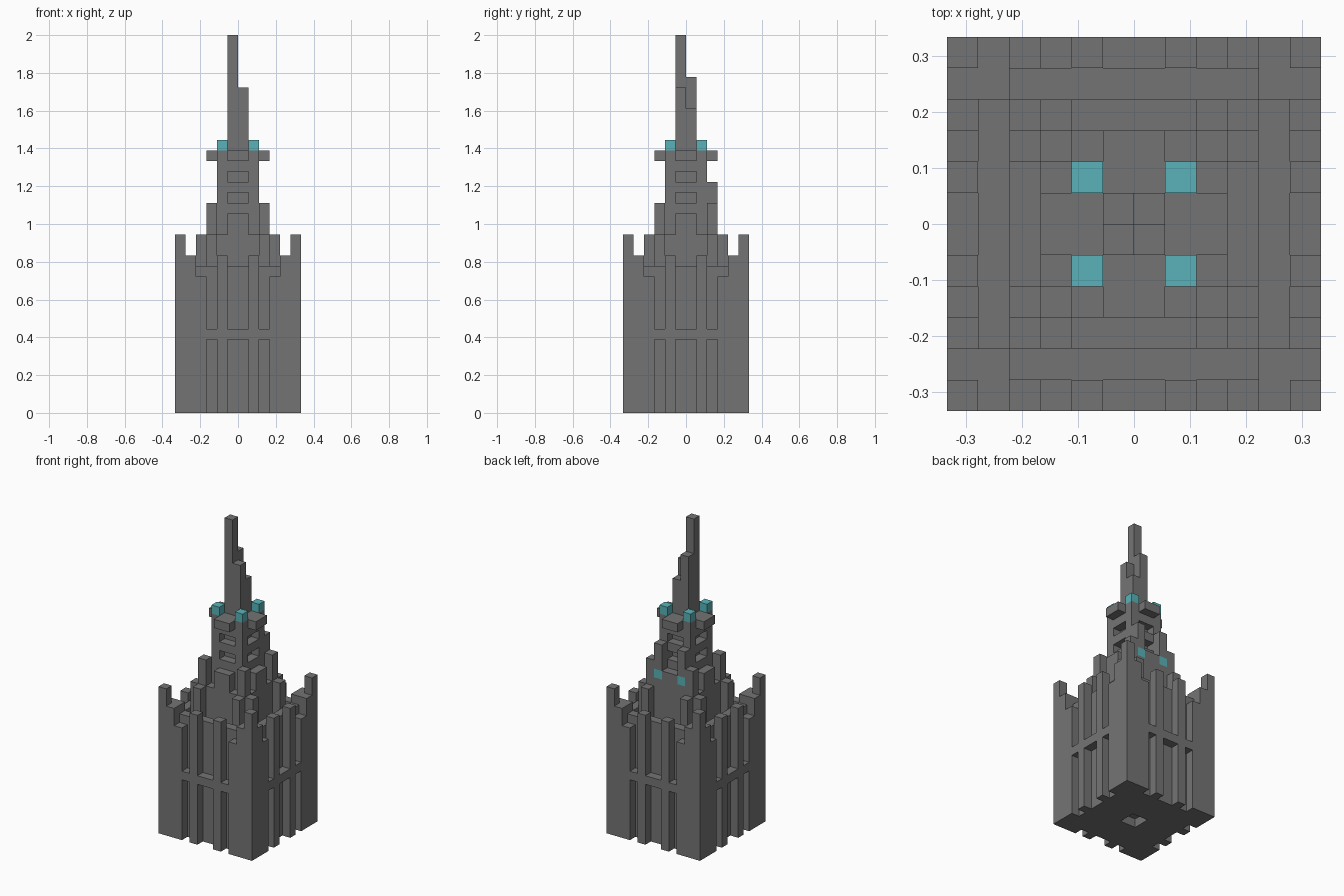
import bpy, bmesh
from mathutils import Matrix, Vector

U = 2 / 36  # size of one block

cube = bpy.data.objects.get("Cube")
if cube:
    bpy.data.objects.remove(cube, do_unlink=True)


def material(name, colour):
    m = bpy.data.materials.new(name)
    m.use_nodes = True
    m.diffuse_color = colour
    m.node_tree.nodes["Principled BSDF"].inputs["Base Color"].default_value = colour
    return m


STONE = material("stone grey", (0.175, 0.175, 0.175, 1))
LAMP = material("lamp teal", (0.1, 0.45, 0.48, 1))


def part(name, boxes, mat=STONE, turns=1, mirror=False):
    """Boxes given as (low corner, high corner) in blocks, mirrored in x and turned about z."""
    bm = bmesh.new()
    for lo, hi in boxes:
        lo, hi = Vector(lo), Vector(hi)
        for side in ((1, -1) if mirror else (1,)):
            mid = (lo + hi) / 2
            mid.x *= side
            for k in range(turns):
                mat4 = (Matrix.Scale(U, 4) @ Matrix.Rotation(k * 1.5707963268, 4, 'Z')
                        @ Matrix.Translation(mid) @ Matrix.Diagonal((*(hi - lo), 1)))
                bmesh.ops.create_cube(bm, size=1, matrix=mat4)
    mesh = bpy.data.meshes.new(name)
    bm.to_mesh(mesh)
    bm.free()
    mesh.materials.append(mat)
    ob = bpy.data.objects.new(name, mesh)
    bpy.context.collection.objects.link(ob)
    return ob


# Lower hall: floor with a square opening, solid body, parapet
part("floor", [((-5, -5, 0), (1, -1, 1))], turns=4)
part("hall_body", [((-5, -5, 1), (5, 5, 13))])
part("parapet", [((-4, -5, 13), (4, -4, 14))], turns=4)

# Corner turrets
part("corner_turret", [((-6, -6, 0), (-4, -4, 15)),
                       ((-6, -6, 15), (-5, -5, 17))], turns=4)

# Facade: wall ends, buttresses, ledges across the window slots
part("facade_wall", [((3, -6, 0), (4, -5, 13))], turns=4, mirror=True)
part("buttress", [((1, -6, 0), (2, -5, 15))], turns=4, mirror=True)
part("slot_ledge", [((x, -6, 7), (x + w, -5, 8))
                    for x, w in ((-3, 1), (-1, 2), (2, 1))], turns=4)

# Middle tier
part("middle_tier", [((-3, -3, 13), (3, 3, 17))])
part("inner_post", [((2, -4, 13), (3, -3, 17))], turns=4, mirror=True)
part("tier_pinnacle", [((-3, -3, 17), (-2, -2, 20))], turns=4)
part("tier_gable", [((-1, -3, 17), (1, -2, 19))], turns=4)

# Back posts with a lamp set in each
part("back_post", [((1, 2, 17), (2, 3, 18)),
                   ((1, 2, 19), (2, 3, 22))], mirror=True)
part("back_lamp", [((1, 2, 18), (2, 3, 19))], LAMP, mirror=True)

# Upper tower: piers, core and the bands between window openings
part("tower_core", [((-1, -1, 17), (1, 1, 25))])
part("tower_pier", [((-2, -2, 17), (-1, -1, 25))], turns=4)
part("tower_band", [((-1, -2, lo), (1, -1, hi))
                    for lo, hi in ((17, 20), (21, 22), (23, 25))], turns=4)
part("balcony", [((-1, -3, 24), (1, -2, 25))], turns=4)
part("tower_lamp", [((-2, -2, 25), (-1, -1, 26))], LAMP, turns=4)

# Stepped spire
for i, (x, y, top) in enumerate(((-1, -1, 36), (0, -1, 31), (-1, 0, 32), (0, 0, 29))):
    part(f"spire_column_{i + 1}", [((x, y, 25), (x + 1, y + 1, top))])
